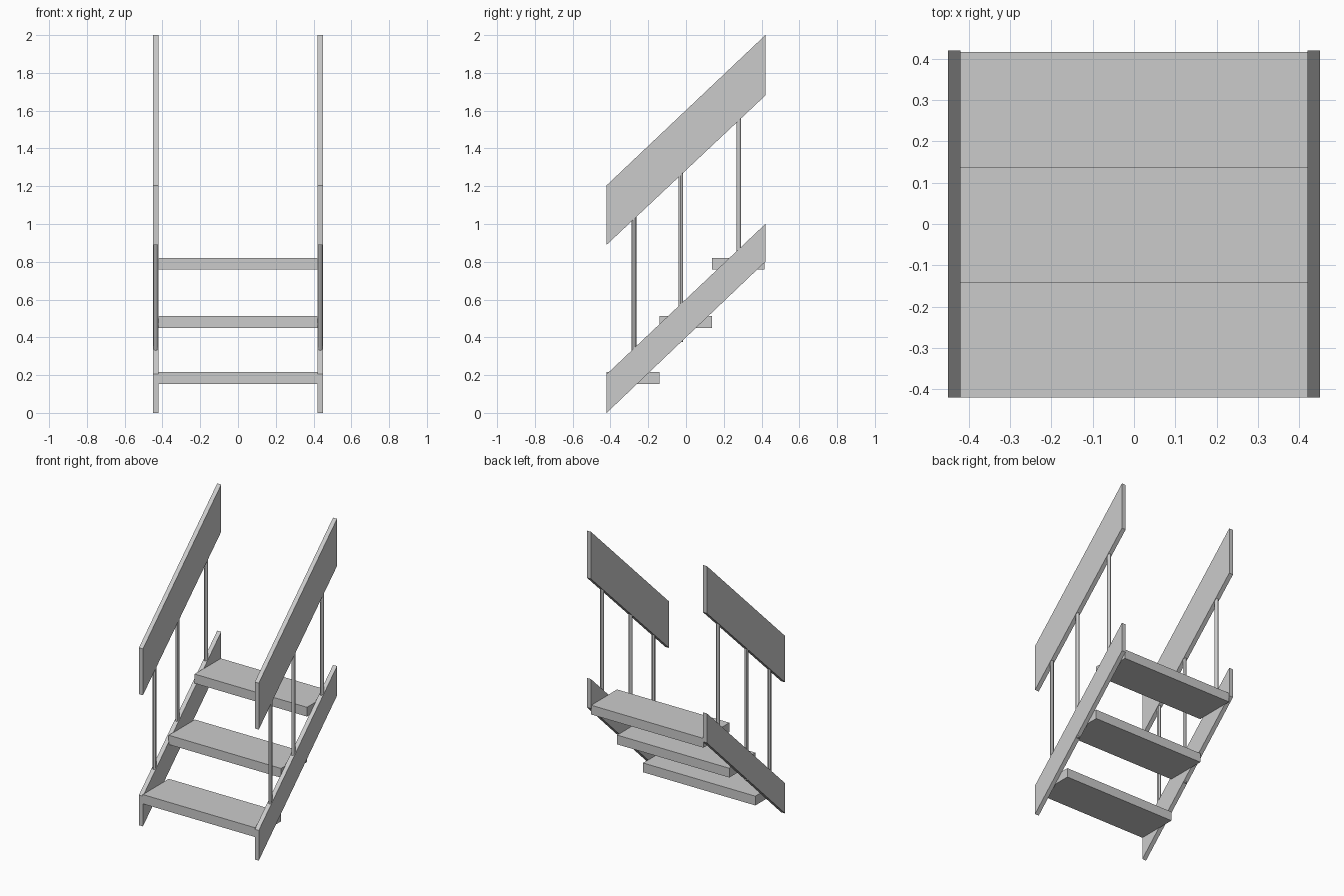
import bpy, bmesh

if "Cube" in bpy.data.objects:
    bpy.data.objects.remove(bpy.data.objects["Cube"])


def slab(name, profile, x0, x1):
    """Extrude a (y, z) profile from x0 to x1."""
    bm = bmesh.new()
    face = bm.faces.new([bm.verts.new((x0, y, z)) for y, z in profile])
    ext = bmesh.ops.extrude_face_region(bm, geom=[face])
    verts = [v for v in ext["geom"] if isinstance(v, bmesh.types.BMVert)]
    bmesh.ops.translate(bm, verts=verts, vec=(x1 - x0, 0, 0))
    bmesh.ops.recalc_face_normals(bm, faces=bm.faces)
    mesh = bpy.data.meshes.new(name)
    bm.to_mesh(mesh)
    bm.free()
    obj = bpy.data.objects.new(name, mesh)
    bpy.context.collection.objects.link(obj)
    return obj


def post(name, x, y, z0, z1):
    bpy.ops.mesh.primitive_cylinder_add(vertices=12, radius=0.0125, depth=z1 - z0,
                                        location=(x, y, (z0 + z1) / 2))
    bpy.context.object.name = name
    bpy.ops.object.shade_smooth_by_angle()


H = 0.42   # half of the run

for side, s in (("left", -1), ("right", 1)):
    # sloping stringer and handrail board
    slab(side + "_stringer", [(-H, 0), (H, 0.80), (H, 1.0), (-H, 0.205)], s * 0.42, s * 0.45)
    slab(side + "_handrail", [(-H, 0.89), (H, 1.68), (H, 2.0), (-H, 1.205)], s * 0.42, s * 0.45)
    # balusters, ends sunk into the boards
    for i, (y, z0, z1) in enumerate([(-0.275, 0.16, 1.08), (-0.028, 0.375, 1.31), (0.279, 0.69, 1.60)]):
        post(f"{side}_baluster_{i + 1}", s * 0.435, y, z0, z1)

# treads
for i, (y, z) in enumerate([(-0.42, 0.153), (-0.141, 0.449), (0.137, 0.758)]):
    slab(f"tread_{i + 1}", [(y, z), (y + 0.279, z), (y + 0.279, z + 0.063), (y, z + 0.063)], -0.422, 0.422)
